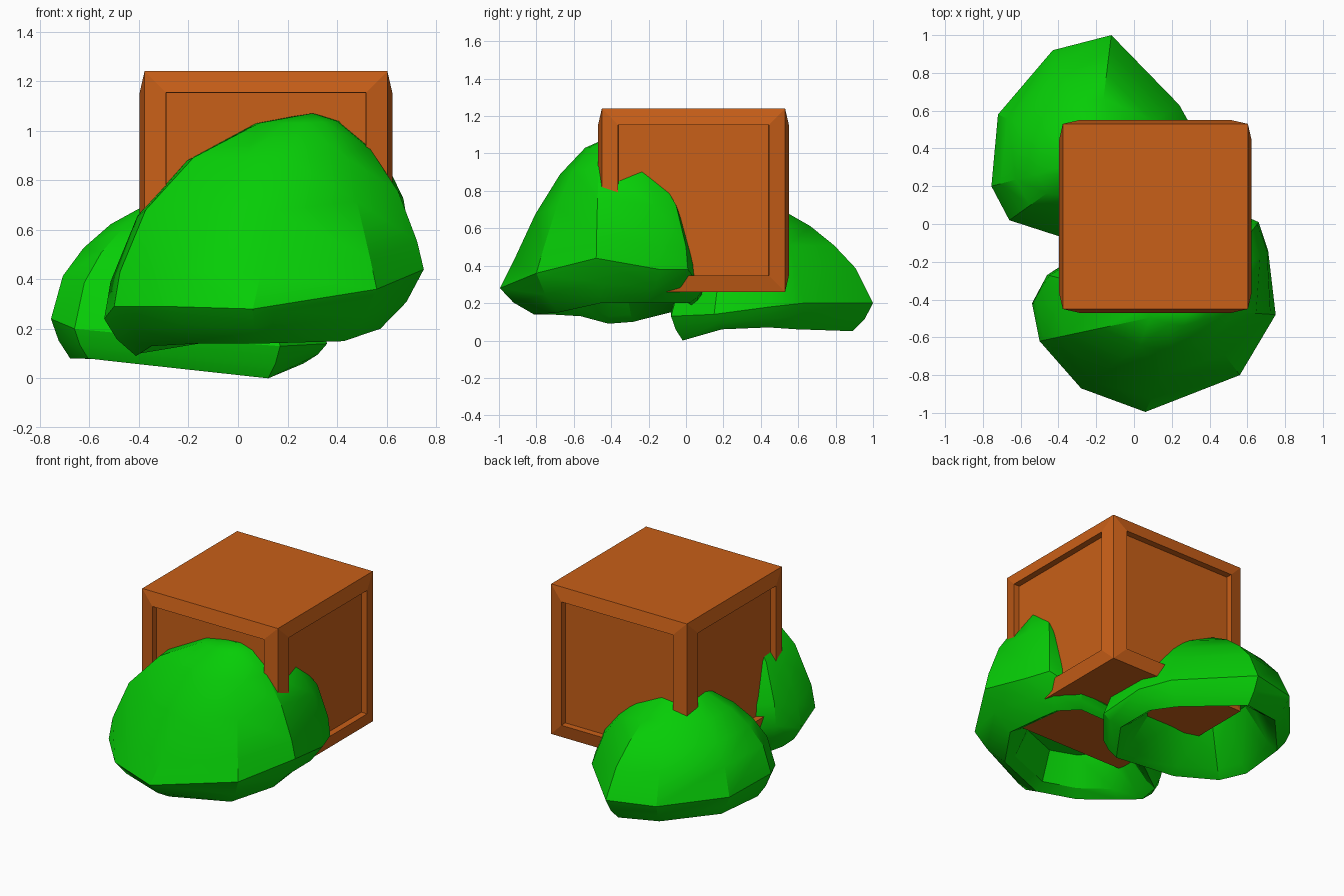
import bpy, bmesh, math
from mathutils import Vector, Matrix

old = bpy.data.objects.get("Cube")
if old:
    bpy.data.objects.remove(old, do_unlink=True)


def material(name, rgb):
    mat = bpy.data.materials.new(name)
    mat.use_nodes = True
    mat.diffuse_color = (*rgb, 1)
    mat.node_tree.nodes["Principled BSDF"].inputs["Base Color"].default_value = (*rgb, 1)
    return mat


def finish(bm, name, mat, smooth_angle=None):
    bmesh.ops.recalc_face_normals(bm, faces=bm.faces)
    mesh = bpy.data.meshes.new(name)
    bm.to_mesh(mesh)
    bm.free()
    mesh.materials.append(mat)
    obj = bpy.data.objects.new(name, mesh)
    bpy.context.collection.objects.link(obj)
    if smooth_angle:
        bpy.ops.object.select_all(action='DESELECT')
        obj.select_set(True)
        bpy.context.view_layer.objects.active = obj
        bpy.ops.object.shade_smooth_by_angle(angle=math.radians(smooth_angle))
    return obj


def bush(name, belt, rim, swell, peak, hollow, dome, mat):
    """Lumpy dome over a belt line, with a rim below it and a hollow underside.
    Each rim entry is (inset, height). A swell above 1 bulges the dome outward."""
    bm = bmesh.new()
    belt = [Vector(p) for p in belt]
    peak, hollow = Vector(peak), Vector(hollow)

    def toward(p, target, inward, z):
        q = p.lerp(target, inward)
        q.z = z
        return q

    # rings from the hollow roof, out around the rim and up the dome
    rings = [[toward(p, hollow, 0.52, hollow.z) for p in belt]]
    rings.append([toward(p, hollow, inset + 0.1, z + 0.04)
                  for p, (inset, z) in zip(belt, rim)])
    rings.append([toward(p, hollow, inset, z)
                  for p, (inset, z) in zip(belt, rim)])
    rings.append([toward(p, hollow, inset * 0.4, p.z + (z - p.z) * 0.55)
                  for p, (inset, z) in zip(belt, rim)])
    rings.append(belt)
    for inward, up in dome:
        rings.append([toward(p, peak, inward ** s, p.z + (peak.z - p.z) * up)
                      for p, s in zip(belt, swell)])

    loops = [[bm.verts.new(p) for p in ring] for ring in rings]
    n = len(belt)
    for low, high in zip(loops, loops[1:]):
        for i in range(n):
            j = (i + 1) % n
            bm.faces.new((low[i], low[j], high[j], high[i]))
    # close the crown and the hollow roof with fans
    for loop, tip in ((loops[0], hollow), (loops[-1], peak)):
        v = bm.verts.new(tip)
        for i in range(n):
            bm.faces.new((loop[i], loop[(i + 1) % n], v))
    return finish(bm, name, mat, 30)


brown = material("crate brown", (0.58, 0.115, 0.009))
green = material("leaf green", (0.002, 0.61, 0.002))

# crate: a block whose four sides have a raised frame and a sunken panel
bm = bmesh.new()
bmesh.ops.create_cube(bm, size=0.98, matrix=Matrix.Translation((0.113, 0.04, 0.75)))
bm.normal_update()
sides = [f for f in bm.faces if abs(f.normal.z) < 0.5]
bmesh.ops.inset_individual(bm, faces=sides, thickness=0.087, depth=0.02,
                           use_even_offset=True)
bmesh.ops.inset_individual(bm, faces=sides, thickness=0.001, depth=-0.04,
                           use_even_offset=True)
finish(bm, "crate", brown)

# tall bush wrapping the front of the crate
bush("front_bush",
     belt=[(0.75, -0.48, 0.44), (0.56, -0.8, 0.36), (0.06, -0.995, 0.28),
           (-0.28, -0.87, 0.29), (-0.5, -0.62, 0.29), (-0.54, -0.42, 0.24),
           (-0.46, -0.27, 0.29), (0.08, 0.08, 0.23), (0.48, 0.09, 0.27),
           (0.66, 0.01, 0.38), (0.71, -0.14, 0.38)],
     rim=[(0.27, 0.2), (0.29, 0.15), (0.3, 0.14), (0.29, 0.14), (0.25, 0.13),
          (0.2, 0.09), (0.11, 0.1), (0.1, 0.18), (0.15, 0.2), (0.24, 0.2), (0.27, 0.2)],
     swell=[1, 0.8, 0.72, 0.85, 1.25, 1.25, 1.5, 1, 1, 1.35, 1.55],
     peak=(0.3, -0.45, 1.07), hollow=(0.1, -0.39, 0.36),
     dome=[(0.06, 0.18), (0.23, 0.5), (0.48, 0.77), (0.78, 0.95)], mat=green)

# low bush at the back corner
bush("back_bush",
     belt=[(-0.12, 1.0, 0.2), (-0.43, 0.92, 0.21), (-0.72, 0.58, 0.22),
           (-0.755, 0.2, 0.24), (-0.66, 0.02, 0.2), (-0.35, -0.08, 0.17),
           (0.17, -0.08, 0.13), (0.36, 0.15, 0.14), (0.34, 0.45, 0.18),
           (0.24, 0.63, 0.2)],
     rim=[(0.18, 0.05), (0.17, 0.07), (0.15, 0.08), (0.14, 0.08), (0.12, 0.08),
          (0.1, 0.05), (0.13, 0.0), (0.17, 0.06), (0.16, 0.07), (0.16, 0.06)],
     swell=[0.95, 1, 1.15, 1.2, 1.2, 1, 1, 1, 1, 1],
     peak=(-0.2, 0.35, 0.75), hollow=(-0.2, 0.4, 0.34),
     dome=[(0.13, 0.34), (0.3, 0.56), (0.5, 0.75), (0.76, 0.92)], mat=green)
